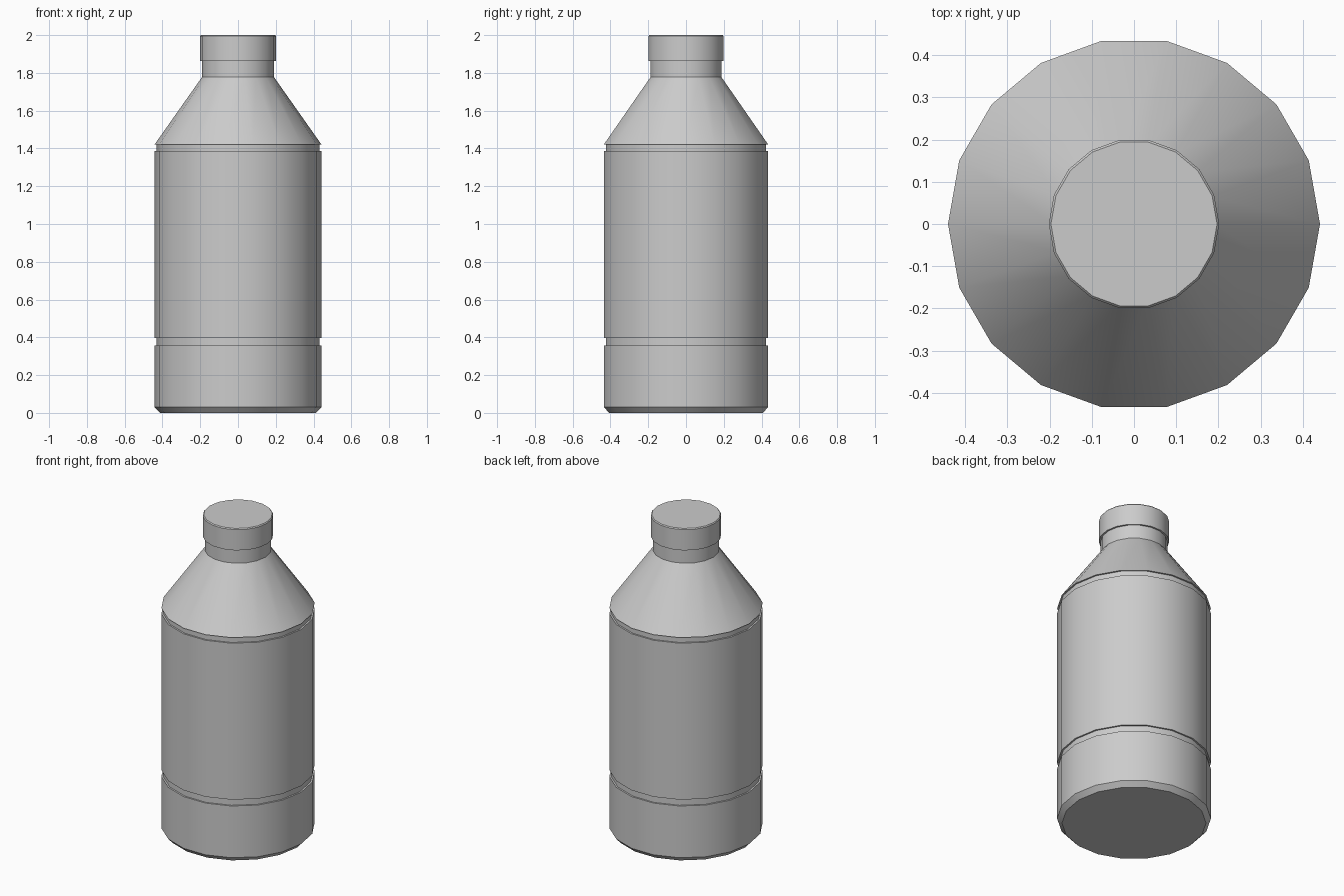
import bpy
import bmesh
import math

cube = bpy.data.objects.get("Cube")
if cube:
    bpy.data.objects.remove(cube, do_unlink=True)

SIDES = 18

grey = bpy.data.materials.new("plain grey")
grey.use_nodes = True
colour = (0.6, 0.6, 0.6, 1)
grey.diffuse_color = colour
grey.node_tree.nodes["Principled BSDF"].inputs["Base Color"].default_value = colour


def lathe(name, profile):
    """Turn a (radius, height) profile around z and cap both ends."""
    bm = bmesh.new()
    rings = []
    for r, z in profile:
        rings.append([bm.verts.new((r * math.cos(math.tau * i / SIDES),
                                    r * math.sin(math.tau * i / SIDES), z))
                      for i in range(SIDES)])
    for low, high in zip(rings, rings[1:]):
        for i in range(SIDES):
            j = (i + 1) % SIDES
            bm.faces.new((low[i], low[j], high[j], high[i]))
    bm.faces.new(rings[0][::-1])
    bm.faces.new(rings[-1])
    mesh = bpy.data.meshes.new(name)
    bm.to_mesh(mesh)
    bm.free()
    mesh.materials.append(grey)
    obj = bpy.data.objects.new(name, mesh)
    bpy.context.collection.objects.link(obj)
    bpy.ops.object.select_all(action="DESELECT")
    obj.select_set(True)
    bpy.context.view_layer.objects.active = obj
    bpy.ops.object.shade_smooth_by_angle(angle=math.radians(30))
    return obj


# Bottle: chamfered base, two grooves, sloped shoulder and neck
R, GROOVE, NECK = 0.441, 0.431, 0.191
lathe("bottle", [
    (0.413, 0), (R, 0.03),
    (R, 0.357), (GROOVE, 0.357), (GROOVE, 0.397), (R, 0.397),
    (R, 1.387), (GROOVE, 1.387), (GROOVE, 1.422), (R, 1.422),
    (NECK, 1.777), (NECK, 1.863),
])

# Cap with a slightly softened top rim
lathe("cap", [(0.202, 1.863), (0.202, 1.994), (0.197, 2.0)])
